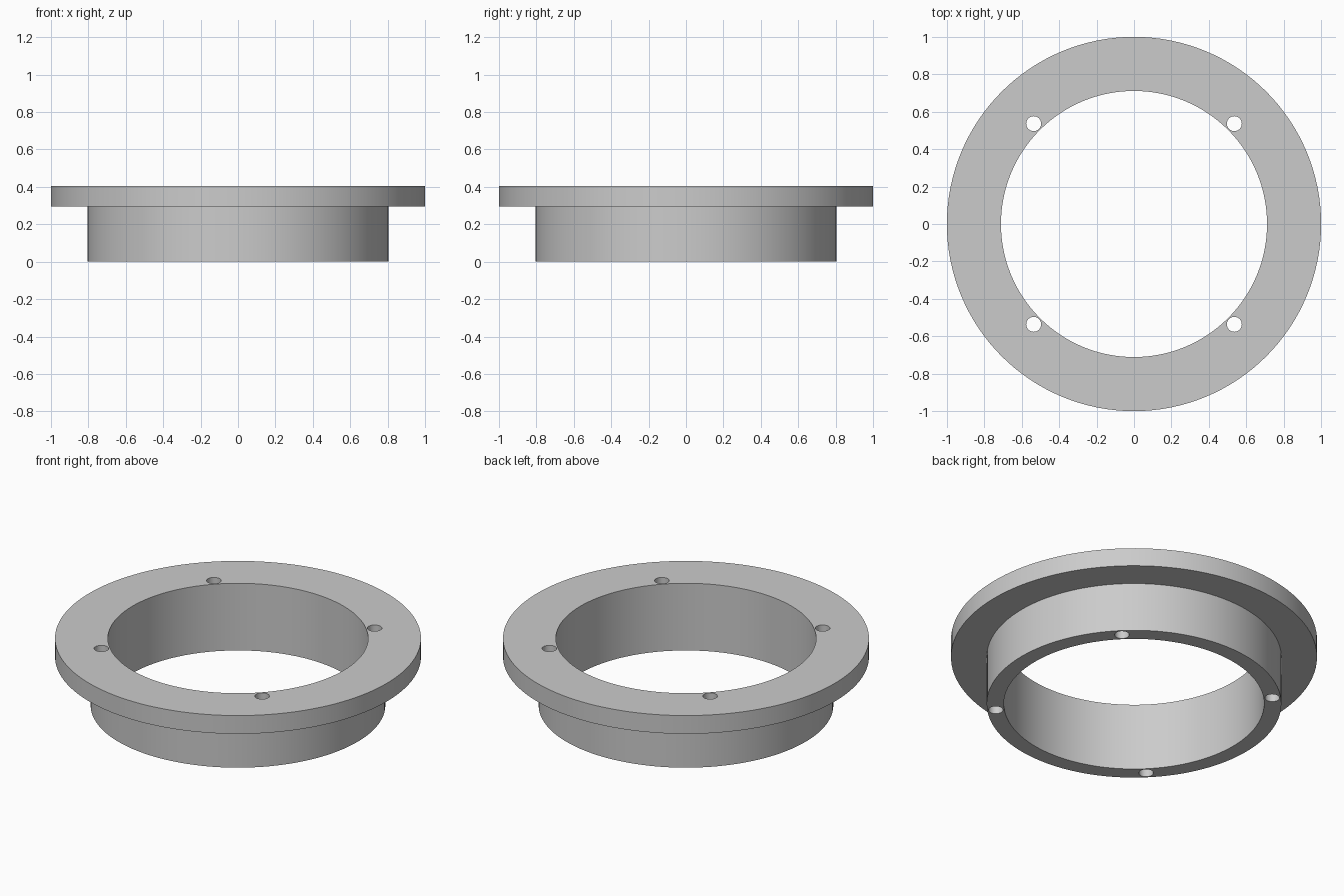
import bpy
import bmesh
from math import radians, cos, sin
from mathutils import Matrix

cube = bpy.data.objects.get("Cube")
if cube:
    bpy.data.objects.remove(cube, do_unlink=True)

SEGMENTS = 128
BORE, COLLAR, FLANGE = 0.711, 0.805, 1.0
STEP, TOP = 0.295, 0.405
HOLE_RADIUS, HOLE_CIRCLE = 0.04, 0.758

grey = bpy.data.materials.new("plain_grey")
grey.use_nodes = True
grey.diffuse_color = (0.6, 0.6, 0.6, 1)
grey.node_tree.nodes["Principled BSDF"].inputs["Base Color"].default_value = (0.6, 0.6, 0.6, 1)


def add_object(name, bm):
    bmesh.ops.recalc_face_normals(bm, faces=bm.faces)
    mesh = bpy.data.meshes.new(name)
    bm.to_mesh(mesh)
    bm.free()
    mesh.materials.append(grey)
    obj = bpy.data.objects.new(name, mesh)
    bpy.context.collection.objects.link(obj)
    return obj


# Flanged ring: a stepped section turned about the z axis
bm = bmesh.new()
section = [(BORE, 0), (COLLAR, 0), (COLLAR, STEP), (FLANGE, STEP), (FLANGE, TOP), (BORE, TOP)]
verts = [bm.verts.new((r, 0, z)) for r, z in section]
edges = [bm.edges.new((verts[i - 1], v)) for i, v in enumerate(verts)]
bmesh.ops.spin(bm, geom=verts + edges, cent=(0, 0, 0), axis=(0, 0, 1),
               angle=radians(360), steps=SEGMENTS, use_merge=True)
bmesh.ops.remove_doubles(bm, verts=bm.verts, dist=1e-5)
ring = add_object("flanged_ring", bm)

# Four screw holes running right through the collar wall
bm = bmesh.new()
for i in range(4):
    a = radians(45 + 90 * i)
    place = Matrix.Translation((HOLE_CIRCLE * cos(a), HOLE_CIRCLE * sin(a), TOP / 2))
    bmesh.ops.create_cone(bm, cap_ends=True, segments=32, radius1=HOLE_RADIUS,
                          radius2=HOLE_RADIUS, depth=TOP + 0.2, matrix=place)
cutter = add_object("screw_hole_cutter", bm)
cutter.hide_render = True

cut = ring.modifiers.new("screw_holes", "BOOLEAN")
cut.operation = "DIFFERENCE"
cut.solver = "EXACT"
cut.object = cutter

for obj in bpy.context.selected_objects:
    obj.select_set(False)
bpy.context.view_layer.objects.active = ring
ring.select_set(True)
bpy.ops.object.modifier_apply(modifier=cut.name)
bpy.data.objects.remove(cutter, do_unlink=True)

# Smooth walls with crisp rims
bpy.ops.object.shade_smooth_by_angle(angle=radians(30))
